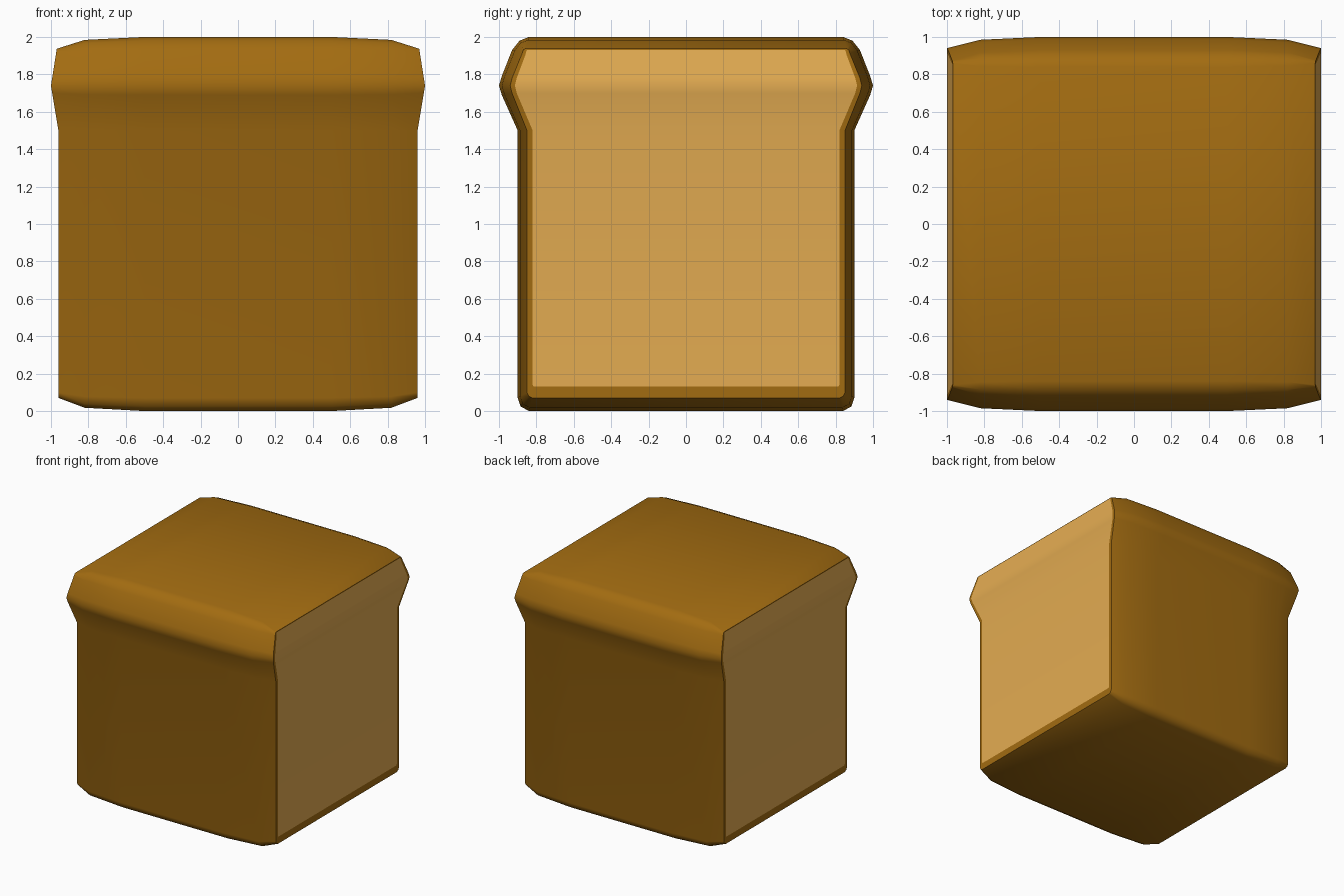
import bpy, bmesh, math

if "Cube" in bpy.data.objects:
    bpy.data.objects.remove(bpy.data.objects["Cube"])

def material(name, rgb):
    m = bpy.data.materials.new(name)
    m.diffuse_color = (*rgb, 1)
    m.use_nodes = True
    m.node_tree.nodes["Principled BSDF"].inputs["Base Color"].default_value = m.diffuse_color
    return m

crust = material("brown crust", (0.365, 0.150, 0.0056))
crumb = material("pale crumb", (0.78, 0.415, 0.084))

# Half cross-sections (y, z), bottom to top: full loaf, crust end, crumb edge
FULL = [(.84, 0), (.885, .025), (.90, .07), (.90, 1.5), (.985, 1.69),
        (1.0, 1.74), (.985, 1.79), (.93, 1.93), (.89, 1.98), (.84, 2.0)]
END = [(.82, .07), (.84, .08), (.85, .10), (.85, 1.5), (.93, 1.70),
       (.94, 1.74), (.93, 1.78), (.875, 1.915), (.87, 1.93), (.86, 1.937)]
CRUMB = [(.81, .13), (.817, .133), (.82, .14), (.82, 1.5), (.905, 1.70),
         (.915, 1.74), (.905, 1.78), (.86, 1.90), (.855, 1.92), (.85, 1.93)]
N = len(FULL)

def mix(a, b, t):
    return [(p[0] + (q[0] - p[0]) * t, p[1] + (q[1] - p[1]) * t) for p, q in zip(a, b)]

def end_x(z):
    # sliced end leans outward below the top bulge
    if z <= 1.5:
        return .96
    if z <= 1.74:
        return .96 + .04 * (z - 1.5) / .24
    return 1.0 - .03 * (z - 1.74) / .19

bm = bmesh.new()

def ring(half, xf):
    pts = half + [(-y, z) for y, z in reversed(half)]
    return [bm.verts.new((xf(z), y, z)) for y, z in pts]

def bridge(a, b):
    for i in range(2 * N):
        j = (i + 1) % (2 * N)
        bm.faces.new((a[i], a[j], b[j], b[i]))

# Crust: rings along the loaf, including the thin rim on each end
MID = mix(FULL, END, .25)
rings = [
    ring(CRUMB, lambda z: -end_x(z)), ring(END, lambda z: -end_x(z)),
    ring(MID, lambda z: -.82), ring(FULL, lambda z: -.5),
    ring(FULL, lambda z: .5), ring(MID, lambda z: .82),
    ring(END, end_x), ring(CRUMB, end_x)]
for a, b in zip(rings, rings[1:]):
    bridge(a, b)

# Crumb: strips across each sliced end
for r in (rings[0], rings[-1]):
    for i in range(N - 1):
        f = bm.faces.new((r[i], r[i + 1], r[2 * N - 2 - i], r[2 * N - 1 - i]))
        f.material_index = 1
bmesh.ops.recalc_face_normals(bm, faces=bm.faces)

me = bpy.data.meshes.new("bread_loaf")
bm.to_mesh(me)
bm.free()
me.materials.append(crust)
me.materials.append(crumb)
loaf = bpy.data.objects.new("bread_loaf", me)
bpy.context.collection.objects.link(loaf)
bpy.context.view_layer.objects.active = loaf
loaf.select_set(True)
bpy.ops.object.shade_smooth_by_angle(angle=math.radians(50))
